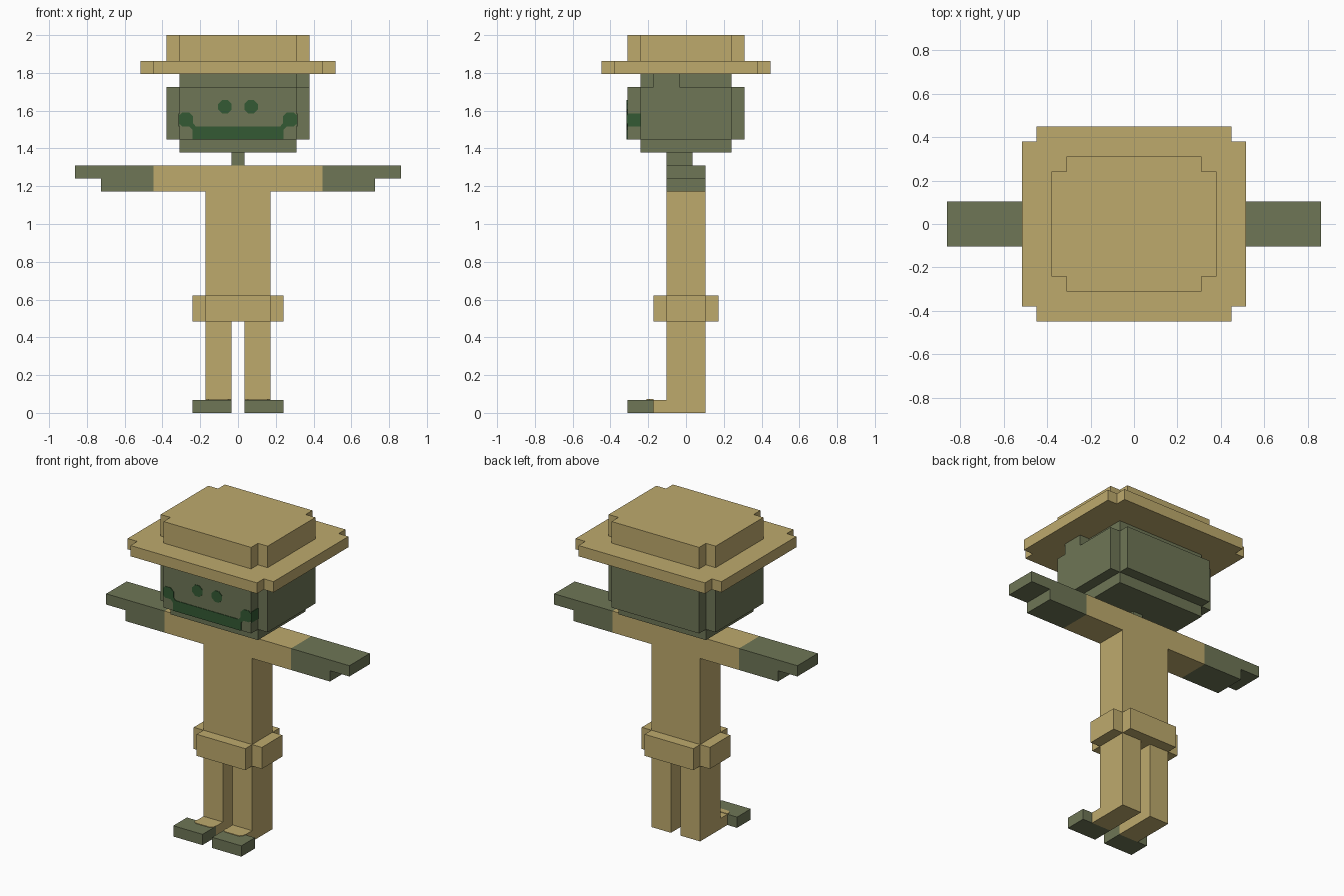
import bpy, bmesh, math
from mathutils import Vector

cube = bpy.data.objects.get("Cube")
if cube:
    bpy.data.objects.remove(cube, do_unlink=True)

U = 2 / 29      # size of one block
T = 0.05        # painted plate thickness, in blocks


def material(name, rgb):
    m = bpy.data.materials.new(name)
    m.use_nodes = True
    m.diffuse_color = (*rgb, 1)
    bsdf = next(n for n in m.node_tree.nodes if n.type == 'BSDF_PRINCIPLED')
    bsdf.inputs["Base Color"].default_value = (*rgb, 1)
    bsdf.inputs["Roughness"].default_value = 0.9
    return m


TAN = material("tan cloth", (0.515, 0.402, 0.152))
GREEN = material("grey green skin", (0.156, 0.181, 0.093))
DARK = material("dark green", (0.033, 0.1, 0.033))


def prism(name, profile, axis, lo, hi, mat):
    """Extrude a 2D profile along axis; profile is (x,y), (x,z) or (y,z)."""
    def place(a, b, c):
        return Vector({'z': (a, b, c), 'y': (a, c, b), 'x': (c, a, b)}[axis]) * U
    bm = bmesh.new()
    face = bm.faces.new([bm.verts.new(place(a, b, lo)) for a, b in profile])
    step = place(0, 0, hi - lo)
    ext = bmesh.ops.extrude_face_region(bm, geom=[face], use_keep_orig=True)
    bmesh.ops.translate(bm, vec=step,
                        verts=[v for v in ext["geom"] if isinstance(v, bmesh.types.BMVert)])
    bmesh.ops.recalc_face_normals(bm, faces=bm.faces)
    me = bpy.data.meshes.new(name)
    bm.to_mesh(me)
    bm.free()
    me.materials.append(mat)
    ob = bpy.data.objects.new(name, me)
    bpy.context.collection.objects.link(ob)
    return ob


def box(name, x, y, z, mat):
    rect = [(x[0], y[0]), (x[1], y[0]), (x[1], y[1]), (x[0], y[1])]
    return prism(name, rect, 'z', z[0], z[1], mat)


def notched(name, w, d, z, mat):
    """Slab with one block cut from each corner."""
    q = [(w, d - 1), (w - 1, d - 1), (w - 1, d)]
    pts = (q + [(-a, b) for a, b in reversed(q)] + [(-a, -b) for a, b in q]
           + [(a, -b) for a, b in reversed(q)])
    return prism(name, pts, 'z', z[0], z[1], mat)


def octagon(cx, cz, r):
    return [(cx + r * math.cos(math.pi * (k + .5) / 4),
             cz + r * math.sin(math.pi * (k + .5) / 4)) for k in range(8)]


def mirrored(s, a, b):
    return (a, b) if s > 0 else (-b, -a)


# Hat
notched("hat_crown", 5.5, 4.5, (27, 29), TAN)
notched("hat_brim", 7.5, 6.5, (26, 27), TAN)

# Head and neck
notched("head", 5.5, 4.5, (21, 25), GREEN)
box("skull", (-4.5, 4.5), (-3.5, 3.5), (20, 26), GREEN)
box("temple_block", (4.5, 5.5), (-2.5, -.5), (25, 26), GREEN)
box("neck", (-.5, .5), (-1.5, .5), (19, 20), GREEN)

# Face
FRONT = (-4.5 - T, -4.5)
half = [(3.5, 21), (3.5, 21.75), (3.25, 22), (-3.25, 22), (-3.5, 21.75), (-3.5, 21)]
prism("mouth", half, 'y', *FRONT, DARK)
for side, s in (("left", 1), ("right", -1)):
    prism(side + "_eye", octagon(s, 23.5, .56), 'y', *FRONT, DARK)
    corner = [(4.5, 22.2), (4.5, 22.85), (4.3, 23.05), (3.75, 23.05), (3.45, 22.75),
              (3.45, 22.25), (3.25, 22), (3.5, 21.75), (3.75, 22), (4.3, 22)]
    prism(side + "_smile_corner", [(s * a, b) for a, b in corner], 'y', *FRONT, DARK)
    box(side + "_smile_side", mirrored(s, 4.5, 4.5 + T), (-4.5, -3.5), (22, 23), DARK)

# Torso with sleeves, and belt
shirt = [(-2.5, 9), (2.5, 9), (2.5, 17), (6.5, 17), (6.5, 19),
         (-6.5, 19), (-6.5, 17), (-2.5, 17)]
prism("shirt", shirt, 'y', -1.5, 1.5, TAN)
notched("belt", 3.5, 2.5, (7, 9), TAN)

for side, s in (("left", 1), ("right", -1)):
    # Forearm and hand
    arm = [(6.5, 17), (10.5, 17), (10.5, 18), (12.5, 18), (12.5, 19), (6.5, 19)]
    prism(side + "_forearm", [(s * a, b) for a, b in arm], 'y', -1.5, 1.5, GREEN)
    # Leg with instep, side profile in (y, z)
    leg = [(-2.5, 0), (1.5, 0), (1.5, 7), (-1.5, 7), (-1.5, 1), (-2.5, 1)]
    prism(side + "_leg", leg, 'x', *mirrored(s, .5, 2.5), TAN)
    # Foot with a rounded trouser hem on top
    box(side + "_foot", mirrored(s, .5, 3.5), (-4.5, -2.5), (0, 1), GREEN)
    hem = [(.5, -2.5), (.5, -2.8), (.75, -3.05), (2.25, -3.05), (2.5, -2.8), (2.5, -2.5)]
    prism(side + "_hem", [(s * a, b) for a, b in hem], 'z', 1, 1 + T, TAN)
